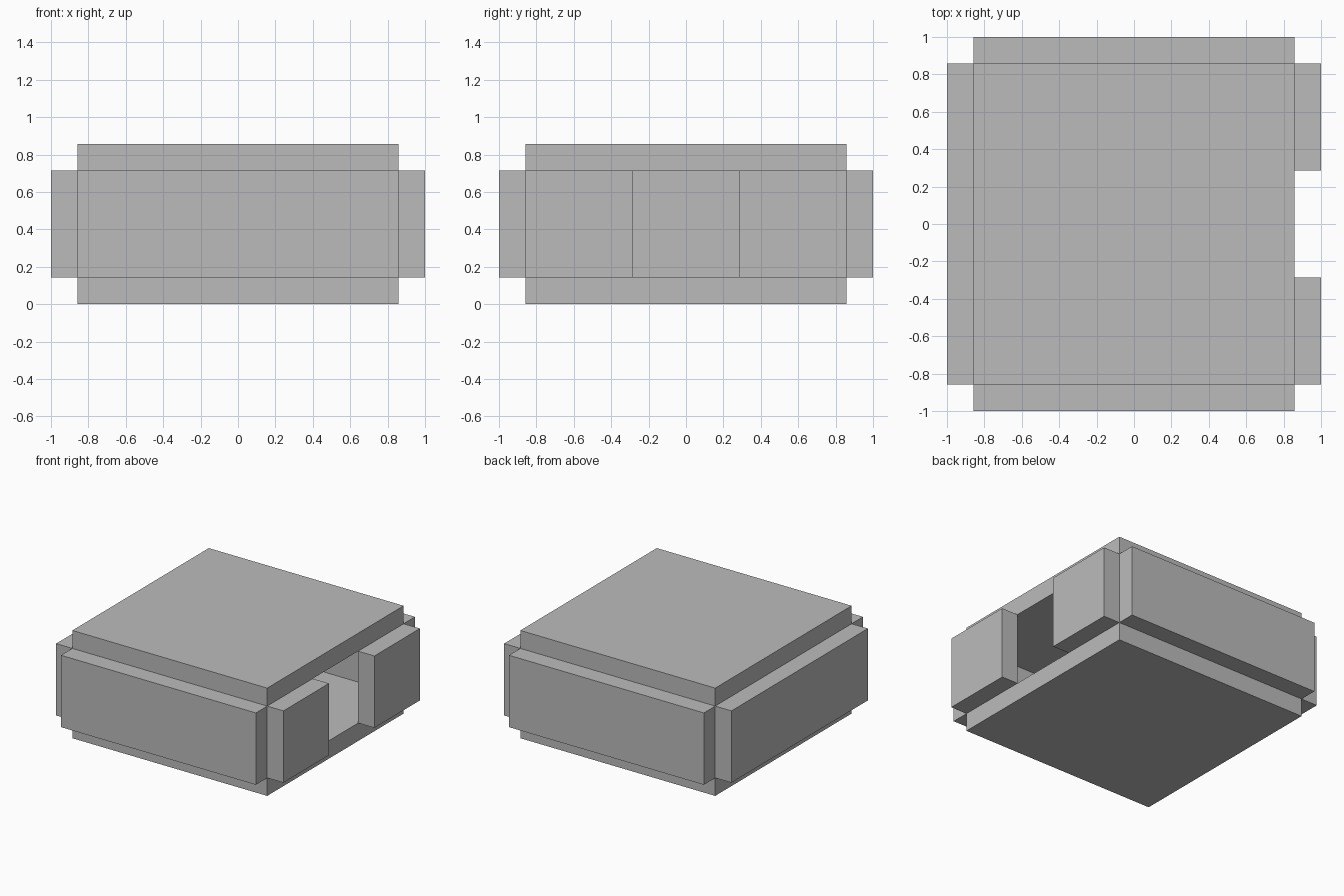
import bpy

if "Cube" in bpy.data.objects:
    bpy.data.objects.remove(bpy.data.objects["Cube"])

U = 1 / 7  # panel thickness

grey = bpy.data.materials.new("plain grey")
grey.diffuse_color = (0.5, 0.5, 0.5, 1)
grey.use_nodes = True
grey.node_tree.nodes["Principled BSDF"].inputs["Base Color"].default_value = grey.diffuse_color


def box(name, lo, hi):
    """Axis-aligned box between two corners given in units of U."""
    bpy.ops.mesh.primitive_cube_add(
        size=1, location=[(a + b) / 2 * U for a, b in zip(lo, hi)])
    ob = bpy.context.object
    ob.name = name
    ob.data.name = name
    for v in ob.data.vertices:
        for i in range(3):
            v.co[i] *= (hi[i] - lo[i]) * U
    ob.data.materials.append(grey)
    return ob


# Floor and roof slabs
box("floor", (-6, -6, 0), (6, 6, 1))
box("roof", (-6, -6, 5), (6, 6, 6))

# Full walls, standing just outside the slab edges
box("front_wall", (-6, -7, 1), (6, -6, 5))
box("back_wall", (-6, 6, 1), (6, 7, 5))
box("left_wall", (-7, -6, 1), (-6, 6, 5))

# Right wall in two pieces with a doorway between them
box("right_wall_front", (6, -6, 1), (7, -2, 5))
box("right_wall_back", (6, 2, 1), (7, 6, 5))
